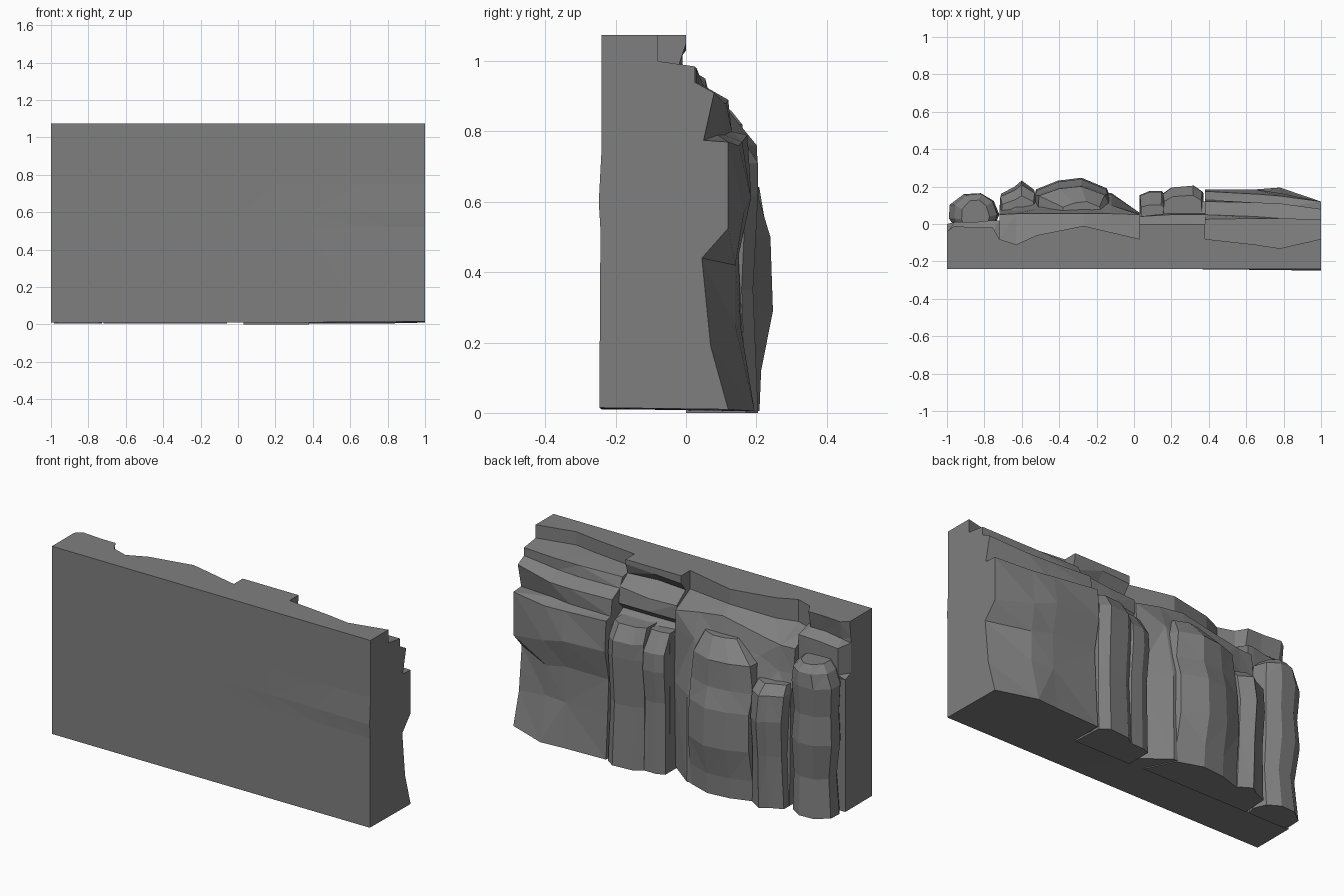
import bpy, bmesh

# Dark grey rock colour
rock = bpy.data.materials.new("rock")
rock.diffuse_color = (.212, .212, .212, 1)


def loft(name, rings):
    """Skin a closed solid through rings of 3D points, flat shaded."""
    bm = bmesh.new()
    rows = [[bm.verts.new(p) for p in ring] for ring in rings]
    n = len(rows[0])
    for a, b in zip(rows, rows[1:]):
        for i in range(n):
            j = (i + 1) % n
            bm.faces.new((a[i], a[j], b[j], b[i]))
    bm.faces.new(rows[0])
    bm.faces.new(rows[-1])
    bmesh.ops.recalc_face_normals(bm, faces=bm.faces)
    bmesh.ops.triangulate(bm, faces=[f for f in bm.faces])
    me = bpy.data.meshes.new(name)
    bm.to_mesh(me)
    bm.free()
    me.materials.append(rock)
    ob = bpy.data.objects.new(name, me)
    bpy.context.collection.objects.link(ob)
    return ob


def wall(name, stations, bulge=None):
    """Wall section: (y, z) rock profiles at x stations, closed by the flat face.
    bulge gives the depth of a shallow swelling of the flat face per station."""
    rings = []
    for k, (x, prof) in enumerate(stations):
        b = bulge[k] if bulge else 0
        face = [(-.24, 1.075), (-.24, .75), (-.24 - b, .6), (-.24 - b * .4, .52),
                (-.24 - b * .8, .01 + b * .6)]
        rings.append([(x, y, z) for y, z in prof + face])
    loft(name, rings)


def column(name, cx, outline, levels):
    """Upright rock: (dx, y) outline scaled at levels (z, width, depth, shift)."""
    loft(name, [[(cx + dx * w + s, y * d, z) for dx, y in outline]
                for z, w, d, s in levels])


# Big block with stepped ledges; its flat face bulges slightly
wall("ledged_block", [
    (.38, [(.175, .005), (.16, .25), (.15, .45), (.185, .62), (.175, .79),
           (.13, .80), (.12, .89), (.05, .93), (.025, .985), (-.08, 1.0), (-.08, 1.075)]),
    (.65, [(.185, .005), (.155, .25), (.15, .45), (.185, .61), (.16, .77),
           (.11, .79), (.115, .88), (.04, .92), (.03, .98), (-.11, 1.0), (-.11, 1.075)]),
    (.78, [(.195, .005), (.14, .25), (.14, .42), (.165, .57), (.15, .76),
           (.09, .79), (.11, .88), (.03, .92), (.03, .98), (-.13, 1.0), (-.13, 1.075)]),
    (1.0, [(.12, .01), (.07, .19), (.045, .44), (.12, .525), (.12, .77),
           (.05, .775), (.08, .91), (.025, .94), (.025, .985), (-.08, 1.0), (-.08, 1.075)]),
], bulge=[.002, .005, .007, .008])

# Recessed wall with overhanging cap
wall("recessed_wall", [
    (.03, [(.10, .01), (.10, .73), (.00, .80), (.04, .84), (.04, .92),
           (-.04, .98), (0, 1.03), (0, 1.075)]),
    (.20, [(.12, .01), (.12, .75), (.02, .81), (.06, .85), (.05, .92),
           (-.04, .99), (0, 1.04), (0, 1.075)]),
    (.38, [(.12, .01), (.12, .75), (.02, .81), (.06, .85), (.05, .94),
           (-.02, .99), (0, 1.05), (0, 1.075)]),
], bulge=[0, .001, .002])

# Broad cliff with a high shelf
wall("shelf_wall", [
    (.03, [(.05, .01), (.06, .5), (.055, .80), (.05, .90), (-.08, .97), (-.08, 1.075)]),
    (-.12, [(.165, .01), (.16, .5), (.10, .80), (.055, .93), (-.045, .98), (-.045, 1.075)]),
    (-.27, [(.16, .01), (.16, .6), (.085, .83), (.055, .95), (-.01, .99), (-.01, 1.075)]),
    (-.52, [(.13, .01), (.13, .6), (.08, .80), (.055, .90), (-.06, .96), (-.06, 1.075)]),
    (-.63, [(.13, .01), (.13, .6), (.07, .74), (.055, .88), (-.11, .95), (-.11, 1.075)]),
    (-.72, [(.10, .01), (.09, .6), (.06, .74), (.05, .88), (-.08, .95), (-.08, 1.075)]),
])

# End wall with a notched upper stratum
wall("end_wall", [
    (-.72, [(0, .01), (0, .77), (.02, .80), (.02, .95), (-.08, .98), (-.08, 1.075)]),
    (-.755, [(0, .01), (0, .77), (.02, .80), (.02, .95), (-.04, .98), (-.02, 1.075)]),
    (-.85, [(0, .01), (0, .77), (.01, .80), (.01, .94), (-.04, .98), (-.02, 1.075)]),
    (-.96, [(0, .01), (0, .75), (.01, .78), (.01, .93), (-.03, .97), (-.01, 1.075)]),
    (-1.0, [(0, .01), (0, .76), (-.05, .78), (-.05, .95), (-.05, .98), (-.04, 1.075)]),
])

# Twin columns before the recessed wall, flat topped
column("twin_column_a", .26, [(-.12, 0), (-.11, .16), (-.06, .195), (.06, .205), (.11, .17), (.12, 0)],
       [(.0, 1, 1, 0), (.35, .93, .93, 0), (.62, 1, 1, 0), (.71, .95, 1, 0), (.79, .9, .75, .0)])
column("twin_column_b", .1, [(-.07, 0), (-.07, .15), (-.02, .17), (.05, .17), (.08, .13), (.09, 0)],
       [(.0, 1, .95, 0), (.4, .95, .92, 0), (.58, 1, 1.03, 0), (.68, .97, 1, 0), (.78, .9, .6, 0)])

# Domed boulder column
column("domed_column", -.31, [(-.23, 0), (-.22, .18), (-.1, .225), (.03, .24), (.17, .185), (.25, 0)],
       [(.005, 1, .87, 0), (.12, 1, .89, 0), (.29, .97, 1.03, 0), (.5, .95, 1, 0), (.61, .99, .86, 0),
        (.76, .9, .84, .0), (.86, .5, .5, .04)])

# Narrow column
column("narrow_column", -.61, [(-.11, 0), (-.105, .15), (-.03, .185), (.01, .215), (.08, .17), (.1, 0)],
       [(.005, 1, .96, 0), (.3, .9, 1, 0), (.5, .95, 1.08, 0), (.64, 1, .97, 0), (.69, .9, .7, 0)])

# Rounded end column
column("rounded_column", -.86, [(-.11, 0), (-.13, .03), (-.125, .10), (-.05, .155), (.04, .16),
                                (.11, .12), (.14, .05), (.12, 0)],
       [(.005, .95, 1, 0), (.22, .88, .9, .01), (.42, 1, 1.03, 0), (.58, .92, .95, 0),
        (.74, 1, 1.03, 0), (.82, .85, 1, .01), (.86, .55, .8, .01)])
